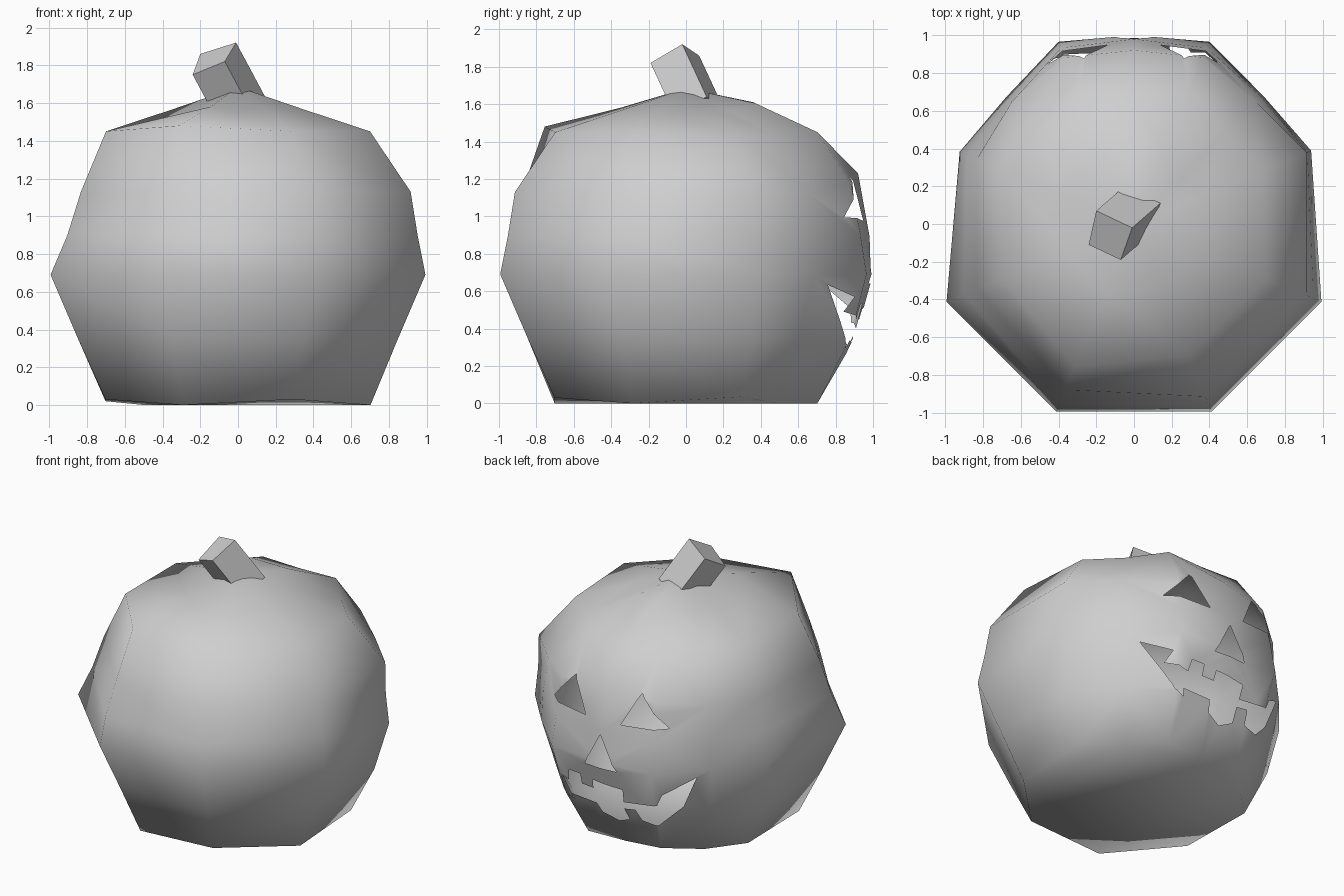
import bpy, bmesh, math
from mathutils import Vector

if "Cube" in bpy.data.objects:
    bpy.data.objects.remove(bpy.data.objects["Cube"])

grey = bpy.data.materials.new("plain_grey")
grey.use_nodes = True
grey.diffuse_color = (0.62, 0.62, 0.62, 1)
grey.node_tree.nodes["Principled BSDF"].inputs["Base Color"].default_value = (0.62, 0.62, 0.62, 1)


def make_object(name, bm):
    bmesh.ops.recalc_face_normals(bm, faces=bm.faces)
    mesh = bpy.data.meshes.new(name)
    bm.to_mesh(mesh)
    bm.free()
    mesh.materials.append(grey)
    obj = bpy.data.objects.new(name, mesh)
    bpy.context.collection.objects.link(obj)
    return obj


# Gourd body: rings of (height, front radius, carved side radius, carved centre radius)
RINGS = [(0, .76, .76, .69), (.35, .917, .95, .905), (.69, 1.075, 1.045, 1.0),
         (.9, 1.03, 1.01, .98), (1.13, .99, .955, .92), (1.45, .757, .76, .69),
         (1.565, .38, .40, .36)]
ANGLES = [22.5, 45, 67.5, 90, 112.5, 135, 157.5, 202.5, 247.5, 292.5, 337.5]

# Worn spots: (ring, angle) to radius factor and height offset
WORN = {(2, 22.5): (.945, 0), (3, 22.5): (.965, 0), (5, 22.5): (.98, -.02),
        (2, 45): (.97, 0), (5, 45): (.98, -.02),
        (2, 157.5): (.93, 0), (3, 157.5): (.93, 0), (4, 157.5): (.91, 0),
        (2, 135): (.96, 0), (3, 135): (.97, 0),
        (3, 202.5): (.95, 0), (4, 202.5): (.91, 0), (6, 202.5): (1, -.05),
        (4, 247.5): (.96, 0), (5, 247.5): (1.08, .03), (6, 247.5): (1, .015),
        (4, 90): (1, .1), (4, 67.5): (1, .04), (4, 112.5): (1, .04),
        (6, 67.5): (1, .04), (6, 90): (1, .045), (6, 112.5): (1, .04),
        (0, 22.5): (1, .035), (0, 112.5): (1, .03), (0, 157.5): (1, .02),
        (0, 202.5): (1, .03), (0, 292.5): (1, .03)}


def ring_point(level, angle):
    z, front, side, centre = RINGS[level]
    r = front
    if angle in (67.5, 112.5):
        r = side
    elif angle == 90:
        r = centre
    elif angle in (45, 135):
        r = front * 0.925
    factor, lift = WORN.get((level, angle), (1, 0))
    a = math.radians(angle)
    return r * factor * math.cos(a), r * factor * math.sin(a), z + lift


bm = bmesh.new()
loops = [[bm.verts.new(ring_point(i, a)) for a in ANGLES] for i in range(len(RINGS))]
apex = bm.verts.new((0, 0, 1.685))
count = len(ANGLES)
for j in range(count):
    k = (j + 1) % count
    for low, high in zip(loops, loops[1:]):
        bm.faces.new((low[j], low[k], high[k], high[j]))
    bm.faces.new((loops[-1][j], loops[-1][k], apex))
bm.faces.new(loops[0][::-1])
bmesh.ops.triangulate(bm, faces=bm.faces)
body = make_object("gourd_body", bm)

# Carved openings, as outlines in x and z
EYE = [(.265, 1.21), (.14, .975), (.46, .995)]
NOSE = [(0, .88), (.125, .64), (-.125, .64)]
MOUTH = [(.586, .634), (.42, .57), (.45, .49), (.30, .45), (.284, .536), (.188, .532),
         (.19, .453), (.094, .448), (.086, .52), (-.147, .50), (-.137, .40),
         (-.386, .43), (-.42, .51), (-.6, .634), (-.5, .4), (-.35, .25),
         (-.24, .27), (-.222, .36), (-.13, .347), (-.137, .25), (-.04, .207),
         (.07, .25), (.094, .325), (.31, .337), (.294, .29), (.364, .32)]
FLOOR = 0.3

bm = bmesh.new()
for outline in (EYE, [(-x, z) for x, z in EYE], NOSE, MOUTH):
    face = bm.faces.new([bm.verts.new((x, FLOOR, z)) for x, z in outline])
    new = bmesh.ops.extrude_face_region(bm, geom=[face], use_keep_orig=True)["geom"]
    bmesh.ops.translate(bm, vec=(0, 1.2, 0),
                        verts=[v for v in new if isinstance(v, bmesh.types.BMVert)])
cutter = make_object("carving_cutter", bm)
cutter.hide_render = True

bpy.context.view_layer.objects.active = body
body.select_set(True)
carve = body.modifiers.new("carve", 'BOOLEAN')
carve.object, carve.operation, carve.solver = cutter, 'DIFFERENCE', 'EXACT'
bpy.ops.object.modifier_apply(modifier=carve.name)
bpy.data.objects.remove(cutter)

# Open the carved pits so that the body is a hollow skin
bm = bmesh.new()
bm.from_mesh(body.data)
pits = [v for v in bm.verts if abs(v.co.y - FLOOR) < 1e-4 and abs(v.co.x) < .62 and .2 < v.co.z < 1.3]
bmesh.ops.delete(bm, geom=pits, context='VERTS')
bm.to_mesh(body.data)
bm.free()
bpy.ops.object.shade_smooth_by_angle(angle=math.radians(85))

# Leaning square stem
CAP = [(-.24, -.11, 1.75), (-.20, .07, 1.86), (-.01, -.02, 1.92), (-.07, -.19, 1.82)]
lean = Vector((.15, .13, -.28))
bm = bmesh.new()
top = [bm.verts.new(p) for p in CAP]
foot = [bm.verts.new(Vector(p) + lean) for p in CAP]
bm.faces.new(top)
bm.faces.new(foot[::-1])
for j in range(4):
    k = (j + 1) % 4
    bm.faces.new((top[j], foot[j], foot[k], top[k]))
make_object("stem", bm)
